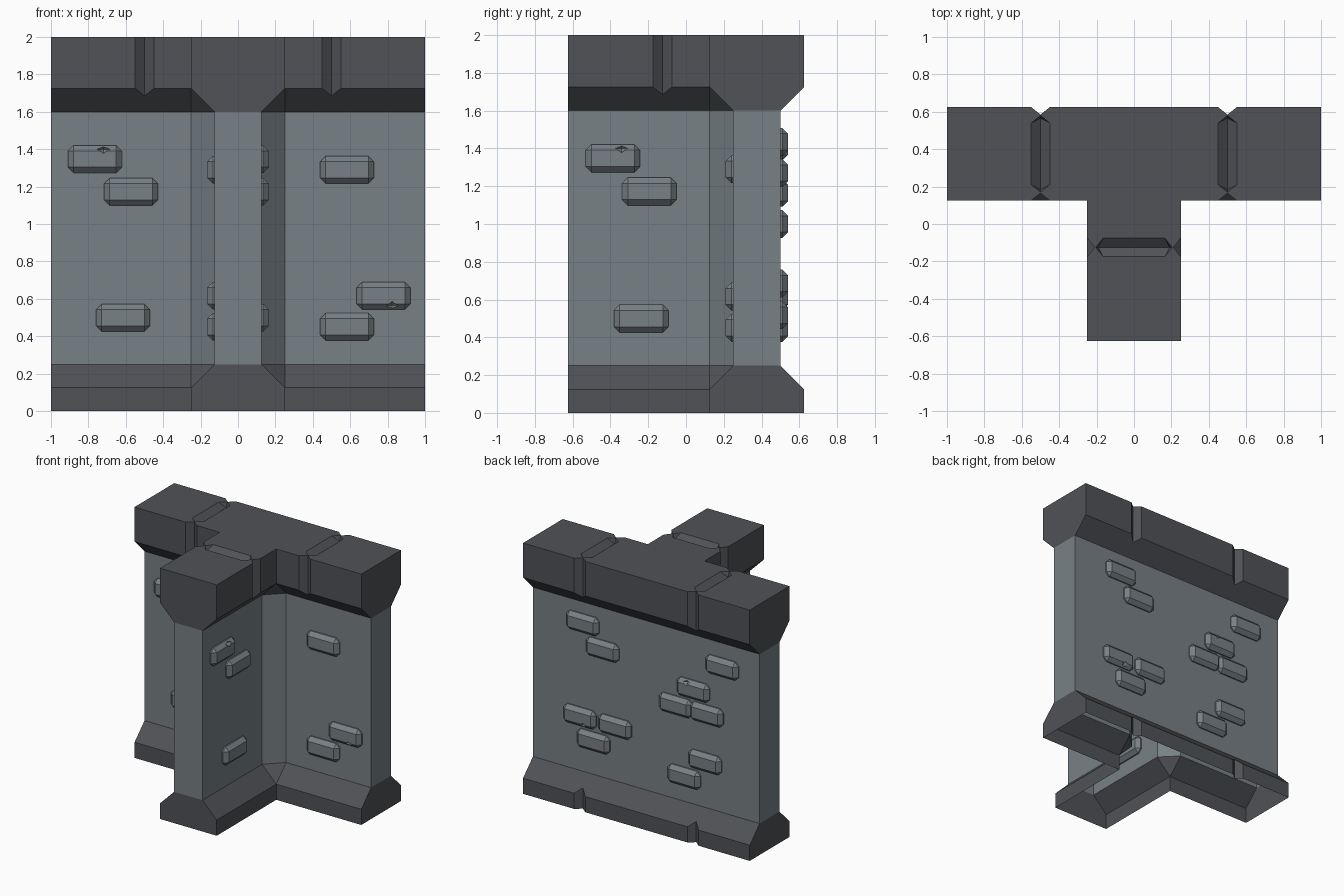
import bpy, bmesh, math
from mathutils import Matrix, Vector

if "Cube" in bpy.data.objects:
    bpy.data.objects.remove(bpy.data.objects["Cube"])


def material(name, rgb):
    m = bpy.data.materials.new(name)
    m.diffuse_color = (*rgb, 1)
    m.use_nodes = True
    m.node_tree.nodes["Principled BSDF"].inputs["Base Color"].default_value = m.diffuse_color
    return m


WALL = material("blue_grey_stone", (0.185, 0.218, 0.232))
TRIM = material("dark_grey_trim", (0.080, 0.085, 0.095))


def add_object(name, bm, *mats):
    mesh = bpy.data.meshes.new(name)
    bm.to_mesh(mesh)
    bm.free()
    for m in mats:
        mesh.materials.append(m)
    ob = bpy.data.objects.new(name, mesh)
    bpy.context.collection.objects.link(ob)
    return ob


def hull(bm, points):
    verts = [bm.verts.new(p) for p in points]
    bmesh.ops.convex_hull(bm, input=verts)


def cut(ob, cutter):
    """Subtract the cutter, then throw it away."""
    mod = ob.modifiers.new("cut", 'BOOLEAN')
    mod.operation, mod.solver, mod.object = 'DIFFERENCE', 'EXACT', cutter
    bpy.context.view_layer.update()
    ev = ob.evaluated_get(bpy.context.evaluated_depsgraph_get())
    mesh = bpy.data.meshes.new_from_object(ev)
    ob.modifiers.clear()
    ob.data = mesh
    bpy.data.objects.remove(cutter)


# T-shaped wall: plan outline for a given half thickness
def outline(h):
    half = [(h, -.625), (h, .125), (.25, .375 - h), (1, .375 - h), (1, .375 + h)]
    return half + [(-x, y) for x, y in reversed(half)]


bm = bmesh.new()
levels = [(0, .25), (.125, .25), (.25, .125), (1.6, .125), (1.725, .25), (2, .25)]
rings = [[bm.verts.new((x, y, z)) for x, y in outline(h)] for z, h in levels]
for a, b in zip(rings, rings[1:]):
    for i in range(10):
        j = (i + 1) % 10
        bm.faces.new((a[i], a[j], b[j], b[i]))
bm.faces.new(rings[0][::-1])
bm.faces.new(rings[-1])
bmesh.ops.remove_doubles(bm, verts=bm.verts, dist=1e-5)
bmesh.ops.recalc_face_normals(bm, faces=bm.faces)
wall = add_object("wall_body", bm, WALL, TRIM)

# V grooves between the trim blocks
W, D = .05, .04
bm = bmesh.new()


def upright_groove(x, y, z0, z1, along_x):
    pts = [(W, 0), (0, D), (-W, 0), (0, -D)]
    if not along_x:
        pts = [(b, a) for a, b in pts]
    hull(bm, [(x + a, y + b, z) for a, b in pts for z in (z0, z1)])


def top_groove(x, y, along_x):
    pts = [(s * W, t * .165, 0) for s in (-1, 1) for t in (-1, 1)]
    pts += [(0, t * .205, 0) for t in (-1, 1)]
    pts += [(0, t * .19, s * D) for s in (-1, 1) for t in (-1, 1)]
    if along_x:
        pts = [(b, a, c) for a, b, c in pts]
    hull(bm, [(x + a, y + b, 2 + c) for a, b, c in pts])


for s in (-1, 1):
    upright_groove(s * .5, .625, 1.62, 2.1, True)
    upright_groove(s * .5, .125, 1.62, 2.1, True)
    upright_groove(s * .25, -.125, 1.62, 2.1, False)
    upright_groove(s * .5, .625, -.1, .23, True)
    top_groove(s * .5, .375, False)
top_groove(0, -.125, True)
bmesh.ops.recalc_face_normals(bm, faces=bm.faces)
cut(wall, add_object("groove_cutter", bm))

# open underside, trim colour by height
bm = bmesh.new()
bm.from_mesh(wall.data)
under = [f for f in bm.faces if f.calc_center_median().z < .001]
bmesh.ops.delete(bm, geom=under, context='FACES')
for f in bm.faces:
    f.material_index = 0 if .25 < f.calc_center_median().z < 1.6 else 1
    f.smooth = False
bm.to_mesh(wall.data)
bm.free()


# raised bricks: u runs to the viewer's right, v up, chip = +1 top / -1 bottom
def brick(name, matrix, u, v, chip=0):
    bm = bmesh.new()
    bmesh.ops.create_cube(bm, size=1, matrix=Matrix.Diagonal((.288, .08, .147, 1)))
    bmesh.ops.bevel(bm, geom=bm.edges[:], offset=.03, segments=1,
                    affect='EDGES', profile=.5)
    ob = add_object(name, bm, WALL)
    if chip:
        bm = bmesh.new()
        c = Vector((.046, -.032, chip * .052))
        hull(bm, [c + s * Vector(d) for s in (-1, 1)
                  for d in ((.037, 0, 0), (0, .028, 0), (0, 0, .03))])
        bmesh.ops.recalc_face_normals(bm, faces=bm.faces)
        cut(ob, add_object("chip_cutter", bm))
    ob.matrix_world = matrix @ Matrix.Translation((u, 0, v))


def face(x, y, angle):
    return Matrix.Translation((x, y, 0)) @ Matrix.Rotation(math.radians(angle), 4, 'Z')


left_set = [(-.765, 1.347, 1), (-.572, 1.172, 0), (-.615, .499, 0)]
right_set = [(.583, 1.29, 0), (.778, .616, -1), (.583, .45, 0)]
back_set = [(-.555, 1.435, 0), (-.38, 1.27, 0), (.675, 1.41, 0), (.42, 1.165, 2),
            (.265, 1.0, 0), (.54, 1.0, 0), (-.58, .685, -1), (-.27, .685, 0),
            (-.46, .517, 0), (.525, .616, 0), (.34, .45, 0)]
groups = [("front_brick", face(0, .25, 0), left_set + right_set),
          ("right_brick", face(.125, .378, 90), left_set),
          ("left_brick", face(-.125, .378, -90), right_set),
          ("back_brick", face(0, .5, 180), back_set)]
for name, matrix, bricks in groups:
    for i, (u, v, chip) in enumerate(bricks):
        m = matrix
        if chip == 2:  # chip on the other end of the top edge
            m, u, chip = matrix @ Matrix.Scale(-1, 4, (1, 0, 0)), -u, 1
        brick(f"{name}_{i + 1}", m, u, v, chip)
        if m is not matrix:  # bake the mirror so normals face outward
            ob = bpy.data.objects[f"{name}_{i + 1}"]
            ob.data.transform(ob.matrix_world)
            ob.data.flip_normals()
            ob.matrix_world = Matrix.Identity(4)
